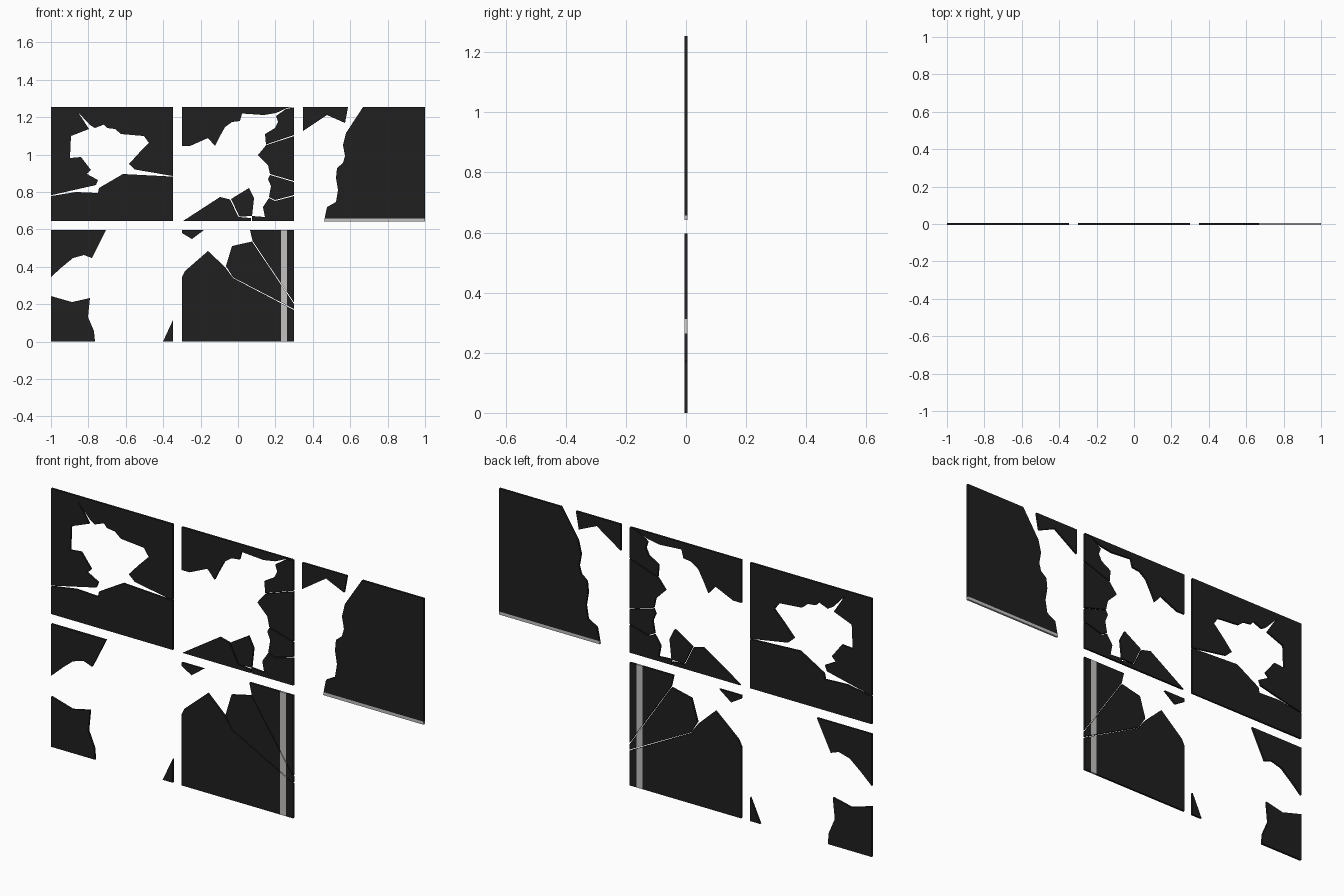
import bpy, bmesh
from mathutils import Vector

if "Cube" in bpy.data.objects:
    bpy.data.objects.remove(bpy.data.objects["Cube"])

S = 187.0      # drawing units per model unit
T = 0.005      # half thickness of the glass


def X(u):
    return (u - 238.0) / S


def Z(v):      # drawing height runs downward
    return (341.5 - v) / S


def material(name, c):
    m = bpy.data.materials.new(name)
    m.diffuse_color = (*c, 1)
    m.use_nodes = True
    m.node_tree.nodes["Principled BSDF"].inputs["Base Color"].default_value = m.diffuse_color
    return m


DARK = material("dark_glass", (0.014, 0.014, 0.015))
GREY = material("pale_grey_trim", (0.55, 0.54, 0.53))


def shard(name, pts, bands=(), axis=0, is_grey=None, open_dir=None):
    """Flat outline extruded in y; optionally cut into a grey band, or left open on one edge."""
    bm = bmesh.new()
    f = bm.faces.new([bm.verts.new((X(u), -T, Z(v))) for u, v in pts])
    ext = bmesh.ops.extrude_face_region(bm, geom=[f], use_keep_orig=True)
    moved = [g for g in ext["geom"] if isinstance(g, bmesh.types.BMVert)]
    bmesh.ops.translate(bm, verts=moved, vec=(0, 2 * T, 0))
    bmesh.ops.recalc_face_normals(bm, faces=bm.faces[:])
    n = Vector((0, 0, 0))
    n[axis] = 1
    for b in bands:
        bmesh.ops.bisect_plane(bm, geom=bm.verts[:] + bm.edges[:] + bm.faces[:],
                               plane_co=n * b, plane_no=n)
    if open_dir:
        d = Vector(open_dir)
        bm.normal_update()
        gone = [g for g in bm.faces if g.normal.dot(d) > 0.99]
        bmesh.ops.delete(bm, geom=gone, context='FACES')
    if is_grey:
        for g in bm.faces:
            g.material_index = int(is_grey(g.calc_center_bounds()))
    bmesh.ops.triangulate(bm, faces=[g for g in bm.faces if len(g.verts) > 4])
    me = bpy.data.meshes.new(name)
    bm.to_mesh(me)
    bm.free()
    me.materials.append(DARK)
    me.materials.append(GREY)
    ob = bpy.data.objects.new(name, me)
    bpy.context.collection.objects.link(ob)


# Upper left pane: punched hole with two cracks to the edges
shard("holed_pane_upper", [
    (51, 107), (173, 107), (173, 176), (135, 169.5), (129, 164), (139, 153), (149, 143),
    (144, 136), (121, 134), (115, 129), (107, 128), (104, 124.5), (95, 128), (90, 125),
    (78, 112), (89, 129), (71, 136), (70, 158), (81, 157), (91, 170), (87, 174),
    (98, 180), (96, 185), (51, 195.2)])
shard("holed_pane_lower", [
    (51, 196), (76, 192), (98, 193), (99, 188), (123, 174), (173, 176.6),
    (173, 221), (51, 221)])

# Upper middle pane: ring of shards
shard("ring_shard_top", [
    (182, 107), (293.5, 107), (287, 108), (276, 113), (264, 115), (242, 113.5), (240, 121),
    (232, 122), (225, 127), (220, 136), (215, 146), (208, 138), (190, 146), (182, 146)])
shard("ring_shard_top_right", [
    (294, 107.5), (294, 135), (266, 144.5), (265, 134), (275, 128), (278, 122),
    (276, 116), (286, 109)])
shard("ring_shard_right", [
    (294, 136), (294, 181), (270, 174), (268, 165), (258, 155), (266, 145.3)])
shard("ring_shard_right_low", [
    (294, 182), (294, 195), (275, 200), (269, 197), (271, 186), (268, 179), (270, 175)])
shard("ring_shard_corner", [
    (294, 196), (294, 221), (252, 221), (252, 216), (265, 217), (263, 207),
    (269, 198), (275, 201)])
shard("ring_shard_bottom_left", [
    (183, 221), (220, 197), (230, 199.5), (238.5, 217), (251, 218), (251, 221)])
shard("ring_shard_bottom", [
    (231, 199), (249, 188), (254, 198), (252, 216), (239.5, 216.5)])

# Upper right pane: small corner and large half with a bottom trim
shard("split_pane_corner", [(303, 107), (348, 107), (345, 123), (327, 115), (303, 131)])
trim = Z(218.7)
shard("split_pane_large", [
    (363, 107), (425, 107), (425, 221.5), (324, 221.5), (327, 207), (336, 202), (338, 190),
    (336, 178), (337, 168), (343, 163), (345, 156), (343, 145), (346, 133)],
    bands=[trim], axis=2, is_grey=lambda c: c.z < trim, open_dir=(0, 0, 1))

# Lower left pane: three leftover corners
shard("corner_shard_top", [
    (51, 230), (106, 230), (92, 258), (84, 255), (73, 258), (62, 267), (51, 277)])
shard("corner_shard_bottom", [
    (51, 296), (72, 302), (90, 298), (88, 317), (94, 331), (95, 341.5), (51, 341.5)])
shard("corner_shard_small", [(163, 341.5), (173, 320), (173, 341.5)])

# Lower middle pane: cracked glass with an upright stripe
s0, s1 = X(281), X(287)
stripe = dict(bands=[s0, s1], is_grey=lambda c: s0 < c.x < s1)
shard("striped_pane_scrap", [(182, 230), (204, 230), (192, 239), (182, 233)])
shard("striped_pane_main", [
    (182, 341.5), (182, 277), (185, 271), (208, 251), (225, 267), (233, 278),
    (294, 310), (294, 341.5)], **stripe)
shard("striped_pane_middle", [
    (226, 266), (232, 246), (252, 241.5), (294, 304), (294, 309), (233, 277.3)], **stripe)
shard("striped_pane_right", [
    (250, 230), (294, 230), (294, 302.5), (252.6, 241)], open_dir=(1, 0, 0), **stripe)
